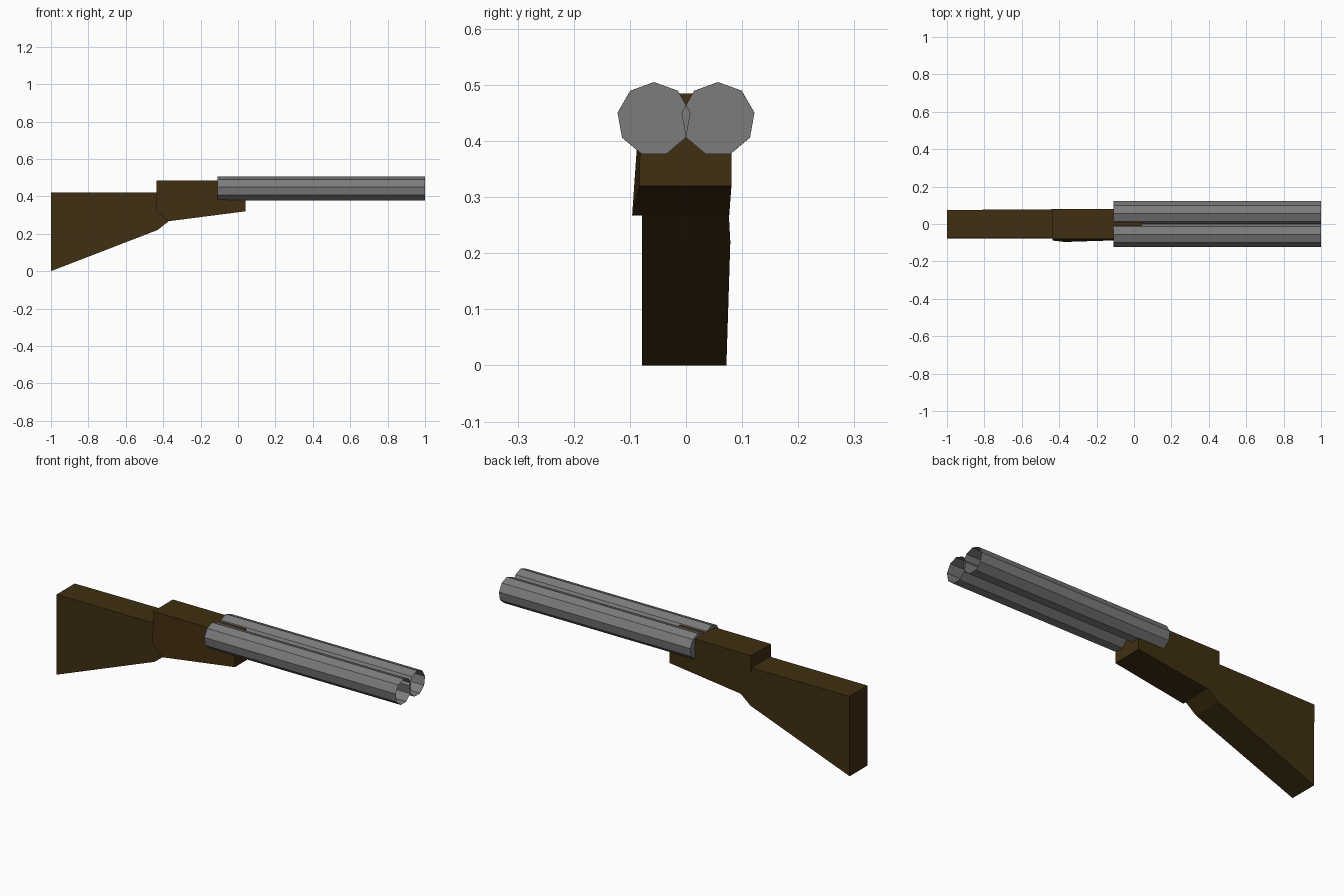
import bpy, bmesh, math
from mathutils import Vector

if "Cube" in bpy.data.objects:
    bpy.data.objects.remove(bpy.data.objects["Cube"], do_unlink=True)


def material(name, colour):
    mat = bpy.data.materials.new(name)
    mat.use_nodes = True
    mat.diffuse_color = colour
    mat.node_tree.nodes["Principled BSDF"].inputs["Base Color"].default_value = colour
    return mat


def finish(name, bm, mat):
    bmesh.ops.recalc_face_normals(bm, faces=bm.faces)
    mesh = bpy.data.meshes.new(name)
    bm.to_mesh(mesh)
    bm.free()
    mesh.materials.append(mat)
    obj = bpy.data.objects.new(name, mesh)
    bpy.context.collection.objects.link(obj)
    return obj


def slab(name, outline, mat):
    """Side outline of (x, z, near y, far y) points closed into a solid."""
    bm = bmesh.new()
    near = [bm.verts.new((x, a, z)) for x, z, a, b in outline]
    far = [bm.verts.new((x, b, z)) for x, z, a, b in outline]
    bm.faces.new(near)
    bm.faces.new(far[::-1])
    for i in range(len(outline)):
        j = (i + 1) % len(outline)
        bm.faces.new((near[i], far[i], far[j], near[j]))
    return finish(name, bm, mat)


def barrel(name, y, mat, sides=9):
    """Thin-walled faceted tube, closed at the breech and hollow at the muzzle."""
    bm = bmesh.new()
    centre = Vector((0, y, 0.439))
    rings = []
    for x, r in ((-0.11, 0.066), (1, 0.066), (1, 0.065), (0.1, 0.065)):
        ring = []
        for i in range(sides):
            a = math.tau * i / sides
            ring.append(bm.verts.new(centre + Vector((x, r * math.sin(a), r * math.cos(a)))))
        rings.append(ring)
    for r0, r1 in zip(rings, rings[1:]):
        for i in range(sides):
            j = (i + 1) % sides
            bm.faces.new((r0[i], r0[j], r1[j], r1[i]))
    bm.faces.new(rings[0])
    bm.faces.new(rings[-1])
    return finish(name, bm, mat)


wood = material("dark wood", (0.051, 0.028, 0.006, 1))
steel = material("grey steel", (0.2, 0.2, 0.2, 1))

# Tapered shoulder stock, running into the receiver
slab("stock", [(-1, 0.42, -0.075, 0.075), (-1, 0, -0.078, 0.072),
               (-0.43, 0.22, -0.078, 0.079), (-0.36, 0.275, -0.078, 0.076),
               (-0.36, 0.42, -0.075, 0.079)], wood)

# Receiver with a slightly swollen lower back corner
slab("receiver", [(-0.435, 0.485, -0.081, 0.081), (-0.435, 0.32, -0.088, 0.08),
                  (-0.415, 0.3, -0.091, 0.079), (-0.37, 0.267, -0.096, 0.077),
                  (0.04, 0.32, -0.083, 0.081), (0.04, 0.485, -0.081, 0.081)], wood)

# Pair of side-by-side barrels
for side, y in (("near", -0.057), ("far", 0.057)):
    barrel(side + "_barrel", y, steel)
